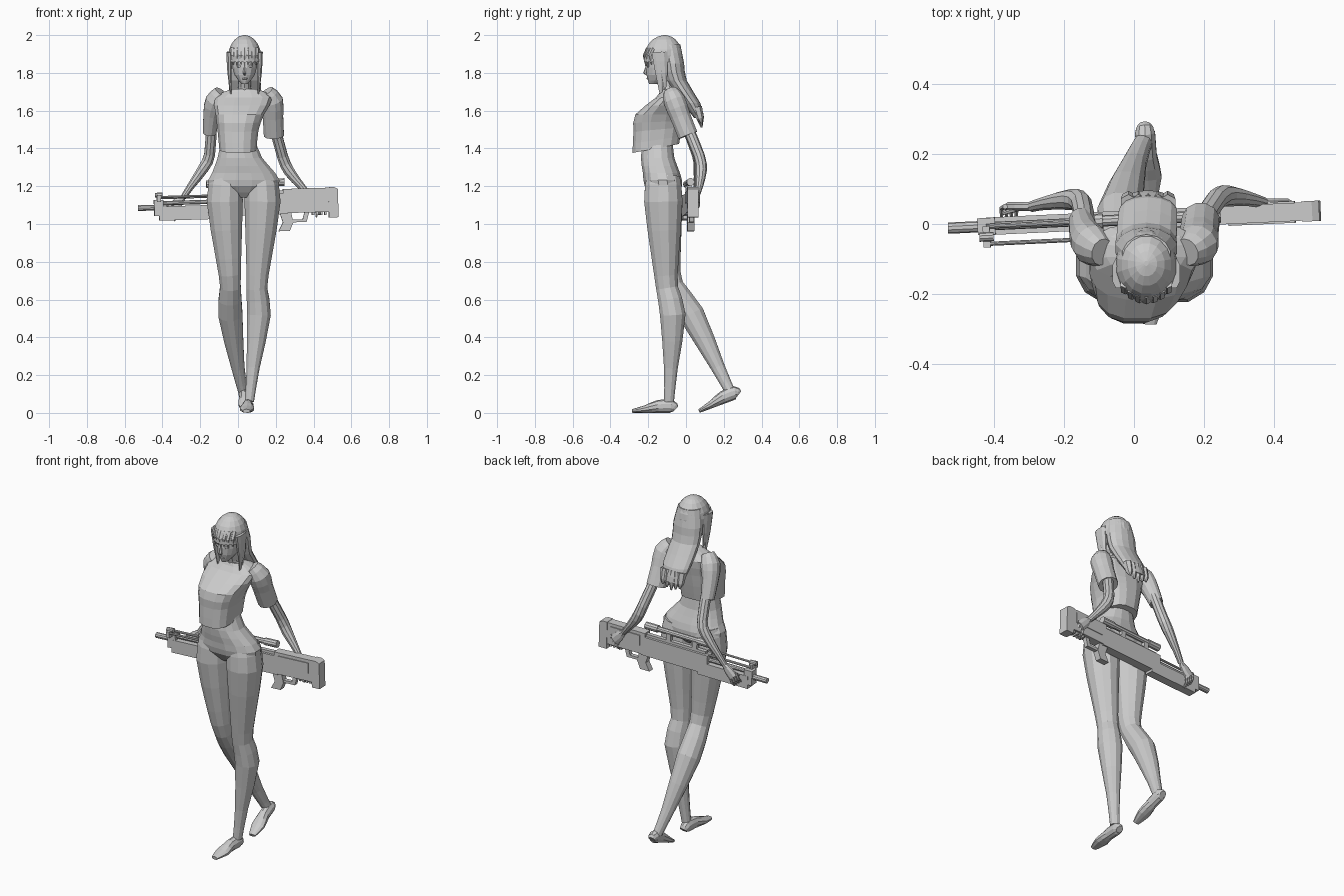
import bpy, bmesh, math
from mathutils import Vector, Matrix

if "Cube" in bpy.data.objects:
    bpy.data.objects.remove(bpy.data.objects["Cube"], do_unlink=True)

GREY = (0.6, 0.6, 0.6, 1)
grey = bpy.data.materials.new("plain grey")
grey.use_nodes = True
grey.diffuse_color = GREY
grey.node_tree.nodes["Principled BSDF"].inputs["Base Color"].default_value = GREY


def finish(name, bm, matrix=Matrix()):
    """Turn a bmesh into a flat shaded grey object."""
    bm.transform(matrix)
    bmesh.ops.recalc_face_normals(bm, faces=bm.faces[:])
    mesh = bpy.data.meshes.new(name)
    bm.to_mesh(mesh)
    bm.free()
    mesh.materials.append(grey)
    bpy.context.scene.collection.objects.link(bpy.data.objects.new(name, mesh))


def add_midpoints(rings):
    """Put a ring between each pair, on a smooth curve through them all."""
    result = []
    last = len(rings) - 1
    for i in range(last):
        before, after = rings[max(i - 1, 0)], rings[min(i + 2, last)]
        middle = (rings[i] + rings[i + 1]) / 2
        result += [rings[i], middle + (middle - (before + after) / 2) / 8]
    return result + [rings[last]]


def skin(name, rings, sides=12, level=False, power=1, slant=0, refine=True):
    """Skin oval rings, each holding x, y, z, half width and half depth."""
    bm = bmesh.new()
    rings = [Vector(ring) for ring in rings]
    if refine:
        rings = add_midpoints(rings)
    last = len(rings) - 1
    loops = []
    for i, ring in enumerate(rings):
        across, deep = Vector((1, 0, 0)), Vector((0, 1, 0))
        if not level:
            ahead = Vector(rings[min(i + 1, last)][:3]) - Vector(rings[max(i - 1, 0)][:3])
            ahead.normalize()
            across = (across - ahead * across.dot(ahead)).normalized()
            deep = ahead.cross(across)
        tilt = Vector((0, 0, slant * max(0, 1 - 2 * i / last)))
        loop = []
        for k in range(sides):
            angle = math.tau * (k + 0.5) / sides
            c, s = (math.copysign(abs(w) ** power, w) for w in (math.cos(angle), math.sin(angle)))
            loop.append(bm.verts.new(Vector(ring[:3]) + across * c * ring[3]
                                     + deep * s * ring[4] + tilt * s))
        loops.append(loop)
    for low, high in zip(loops, loops[1:]):
        for k in range(sides):
            n = (k + 1) % sides
            bm.faces.new((low[k], low[n], high[n], high[k]))
    bm.faces.new(loops[0])
    bm.faces.new(loops[-1])
    finish(name, bm)


def limb(name, path, radii, flat=1, sides=12, refine=True):
    """Skin a path of points with one radius per point."""
    skin(name, [(*point, radius * flat, radius) for point, radius in zip(path, radii)],
         sides, refine=refine)


def ball(name, centre, size):
    bm = bmesh.new()
    bmesh.ops.create_icosphere(bm, subdivisions=2, radius=1)
    finish(name, bm, Matrix.Translation(centre) @ Matrix.Diagonal((*size, 1)))


# Torso and hips
skin("hips", [(0, -.15, 1.45, .09, .08), (.01, -.15, 1.35, .12, .09),
              (.03, -.13, 1.27, .17, .1), (.03, -.12, 1.2, .19, .1),
              (.03, -.12, 1.14, .06, .05)], sides=16, level=True, power=.9)
skin("shirt", [(0, -.16, 1.4, .1, .125), (0, -.15, 1.5, .11, .13), (.01, -.14, 1.58, .13, .13),
               (.03, -.08, 1.67, .155, .08), (.035, -.08, 1.715, .07, .05)],
     sides=16, level=True, power=.75, slant=.024)

# Short sleeves, the left one wider at the hem
limb("right_sleeve", [(-.09, -.08, 1.7), (-.12, -.06, 1.65), (-.14, -.03, 1.58), (-.15, .01, 1.48)],
     (.04, .06, .05, .04), flat=.9)
limb("left_sleeve", [(.15, -.08, 1.7), (.18, -.06, 1.65), (.185, -.03, 1.57), (.19, .01, 1.47)],
     (.04, .06, .056, .055))

# Arms, from upper arm past the elbow to the wrist
ARM_RADII = (.03, .03, .03, .02, .016)
RIGHT_ARM = [(-.14, 0, 1.53), (-.15, .06, 1.37), (-.18, .07, 1.3), (-.25, .06, 1.2), (-.29, .05, 1.14)]
LEFT_ARM = [(.19, 0, 1.53), (.235, .07, 1.36), (.27, .08, 1.28), (.335, .07, 1.2), (.37, .06, 1.16)]
limb("right_arm", RIGHT_ARM, ARM_RADII, sides=10)
limb("left_arm", LEFT_ARM, ARM_RADII, sides=10)


def hand(side, wrist, sign):
    """A flat palm with four curled fingers and a thumb, reaching outwards."""
    wrist = Vector(wrist)
    reach = Vector((sign * .03, 0, -.03))
    palm = [wrist, wrist + reach, wrist + reach * 2]
    skin(side + "_palm", [(*p, w, .014) for p, w in zip(palm, (.016, .03, .03))], sides=8)
    curl = Vector((sign * .01, -.006, -.035))
    tuck = Vector((0, -.024, -.022))
    for finger in range(4):
        base = wrist + Vector((sign * (.035 + finger * .014), 0, finger * .012 - .065))
        limb(f"{side}_finger_{finger}", [base, base + curl, base + curl + tuck],
             (.008, .007, .005), sides=6, refine=False)
    out = Vector((sign * .03, -.01, -.012))
    root = wrist + reach * .8
    limb(side + "_thumb", [root, root + out, root + out * 2], (.01, .008, .005), sides=6, refine=False)


hand("right", RIGHT_ARM[-1], -1)
hand("left", LEFT_ARM[-1], 1)

# Standing left leg and trailing bent right leg share one set of radii
LEG_RADII = (.09, .105, .074, .06, .07, .038, .027)
limb("left_leg", [(.12, -.12, 1.25), (.13, -.12, 1.12), (.11, -.11, .82), (.1, -.1, .66),
                  (.11, -.07, .52), (.08, -.08, .24), (.06, -.09, .06)], LEG_RADII, flat=.94)
limb("right_leg", [(-.06, -.12, 1.25), (-.07, -.12, 1.12), (-.05, -.1, .82), (-.04, -.07, .67),
                   (-.04, .03, .52), (0, .17, .24), (.03, .24, .1)], LEG_RADII, flat=.94)


def foot(name, heel, toe, lift):
    """Sole from heel to toe; lift is the height of the heel off the floor."""
    rings = []
    for along, wide, high in ((0, .02, .02), (.1, .03, .035), (.4, .03, .034),
                              (.7, .04, .02), (1, .02, .01)):
        spot = Vector(heel).lerp(Vector(toe), along)
        rings.append((*spot, high + lift * (1 - along), wide, high))
    skin(name, rings, sides=10)


foot("left_foot", (.055, -.055), (.045, -.285), lift=0)
foot("right_foot", (.03, .28), (.045, .07), lift=.08)

# Neck, head and face
MID = .035
skin("neck", [(MID, -.08, 1.67, .045, .04), (MID, -.1, 1.73, .034, .036), (MID, -.12, 1.8, .036, .04)],
     sides=10, refine=False)
skin("head", [(MID, -.17, 1.74, .015, .025), (MID, -.14, 1.79, .055, .07),
              (MID, -.125, 1.87, .07, .085), (MID, -.115, 1.95, .055, .07)], sides=16, level=True)
limb("nose", [(MID, -.206, 1.84), (MID, -.217, 1.8), (MID, -.206, 1.79)], (.005, .01, .006),
     sides=6, refine=False)
ball("lips", (MID, -.2, 1.77), (.016, .009, .006))

# Hair dome
dome = []
for step in range(7):
    angle = step * .28 - .18
    dome.append((MID, -.122 + .01 * step / 6, 1.88 + .12 * math.sin(angle),
                 .09 * math.cos(angle), .104 * math.cos(angle)))
skin("hair_dome", dome, sides=16, level=True, refine=False)

# Eyes, and long tapering locks framing the face
for side, sign in (("right", -1), ("left", 1)):
    ball(side + "_eye", (MID + sign * .028, -.2, 1.835), (.014, .007, .007))
    for part, behind, end in (("lock", 0, 1.66), ("strand", .02, 1.71)):
        edge = MID + sign * .08
        limb(f"{side}_{part}", [(edge, behind - .15, 1.91), (edge, behind - .14, 1.8),
                                (edge - sign * .01, behind - .13, end)],
             (.035, .024, .004), flat=.5, sides=8)

# Fringe over the forehead
for i in range(7):
    off = (i - 3) * .02
    bend = 8 * off * off
    limb(f"fringe_{i}", [(MID + off, bend - .2, 1.93), (MID + off, bend - .219, 1.89),
                         (MID + off, bend - .212, 1.845 - i % 2 * .01)],
         (.012, .01, .003), flat=1.3, sides=6, refine=False)

# Long hair down the back, ending in separate tips
skin("back_hair", [(MID, -.09, 1.95, .07, .06), (MID, -.07, 1.85, .09, .06),
                   (MID, -.05, 1.76, .087, .054), (.04, .03, 1.64, .085, .046),
                   (.04, .07, 1.56, .065, .026)], sides=14, level=True)
for i in range(5):
    off = (i - 2) * .028
    limb(f"hair_tip_{i}", [(.04 + off, .06, 1.62), (.04 + off, .075, 1.56),
                           (.04 + off, .083, 1.51 + abs(off) * .4)],
         (.025, .02, .004), sides=6, refine=False)

# Rifle, modelled along x and posed behind the hips
POSE = (Matrix.Translation((0, .013, 1.1)) @ Matrix.Rotation(.047, 4, "Z")
        @ Matrix.Rotation(-.03, 4, "Y"))


def plate(name, outline, half, y=0):
    """Extrude an x-z outline to a slab of the given half thickness."""
    bm = bmesh.new()
    face = bm.faces.new([bm.verts.new((x, y - half, z)) for x, z in outline])
    extruded = bmesh.ops.extrude_face_region(bm, geom=[face])["geom"]
    moved = [item for item in extruded if isinstance(item, bmesh.types.BMVert)]
    bmesh.ops.translate(bm, verts=moved, vec=(0, half * 2, 0))
    finish(name, bm, POSE)


def block(name, start, end, low, high, half, y=0):
    plate(name, [(start, low), (end, low), (end, high), (start, high)], half, y)


def rod(name, start, end, z, radius, y=0):
    bm = bmesh.new()
    bmesh.ops.create_cone(bm, cap_ends=True, segments=10, radius1=radius,
                          radius2=radius, depth=end - start)
    place = Matrix.Translation(((start + end) / 2, y, z))
    finish(name, bm, POSE @ place @ Matrix.Rotation(math.pi / 2, 4, "Y"))


FRONT, REAR = -.42, .53
rod("muzzle", -REAR, FRONT, z=0, radius=.016)
rod("barrel", FRONT, -.1, z=.022, radius=.012)
block("fore_end", FRONT, -.1, low=-.07, high=.005, half=.025)
block("front_bracket", FRONT - .025, FRONT + .025, low=-.045, high=.04, half=.024)
block("bracket_post", FRONT - .01, FRONT + .01, low=.03, high=.065, half=.03, y=-.03)
rod("bracket_knob", FRONT - .02, FRONT + .02, z=.066, radius=.013, y=-.03)
rod("side_rod", FRONT, -.1, z=.055, radius=.006, y=-.05)
rod("upper_rod", FRONT, -.1, z=.05, radius=.007)
block("receiver", -.16, .26, low=-.055, high=.055, half=.026)
block("top_rail", -.14, .25, low=.05, high=.07, half=.012)

# Scope with a wider tube at each end
rod("scope", -.1, .2, z=.115, radius=.016)
for part, start in (("front", -.165), ("rear", .17)):
    rod("scope_" + part, start, start + .08, z=.115, radius=.021)
    block("scope_mount_" + part, start / 2, start / 2 + .03, low=.06, high=.11, half=.012)

# Stock, grip and guard
block("stock", .24, .48, low=-.05, high=.078, half=.026)
block("cheek_plate", .27, .46, low=0, high=.06, half=.031)
plate("butt_pad", [(.48, -.08), (REAR, -.08), (REAR, .07), (.51, .08), (.48, .08)], half=.029)
plate("grip", [(.21, -.145), (.27, -.145), (.29, -.1), (.28, -.05), (.22, -.05), (.235, -.1)], half=.018)
plate("guard", [(.28, -.1), (.36, -.1), (.375, -.05), (.35, -.05), (.34, -.085), (.28, -.085)], half=.012)
for i in range(4):
    start = .39 + i * .022
    block(f"stock_notch_{i}", start, start + .012, low=-.065, high=-.04, half=.018)
